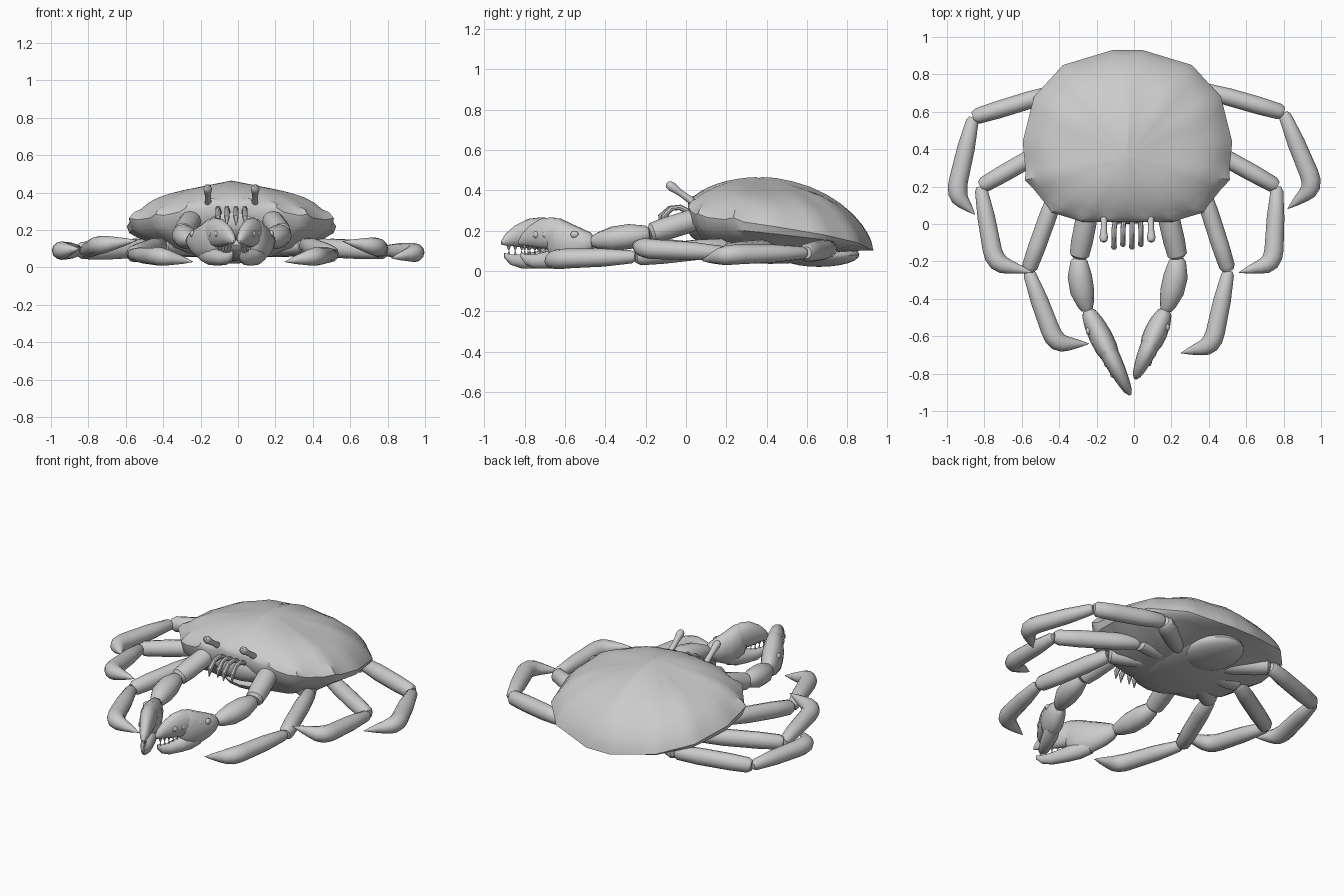
import bpy, bmesh, math
from mathutils import Vector, noise

cube = bpy.data.objects.get("Cube")
if cube:
    bpy.data.objects.remove(cube, do_unlink=True)

grey = bpy.data.materials.new("shell_grey")
grey.use_nodes = True
grey.diffuse_color = (0.6, 0.6, 0.6, 1)
grey.node_tree.nodes["Principled BSDF"].inputs["Base Color"].default_value = (0.6, 0.6, 0.6, 1)
MID = -0.035  # body centre line
UP = Vector((0, 0, 1))


def finish(name, bm, angle=40):
    bmesh.ops.recalc_face_normals(bm, faces=bm.faces)
    mesh = bpy.data.meshes.new(name)
    bm.to_mesh(mesh)
    bm.free()
    mesh.materials.append(grey)
    obj = bpy.data.objects.new(name, mesh)
    bpy.context.collection.objects.link(obj)
    bpy.ops.object.select_all(action='DESELECT')
    obj.select_set(True)
    bpy.context.view_layer.objects.active = obj
    bpy.ops.object.shade_smooth_by_angle(angle=math.radians(angle))


def skin(bm, rings):
    """Bridge rings of equal count and cap both ends."""
    loops = [[bm.verts.new(p) for p in ring] for ring in rings]
    n = len(loops[0])
    for a, b in zip(loops, loops[1:]):
        for i in range(n):
            j = (i + 1) % n
            bm.faces.new((a[i], a[j], b[j], b[i]))
    bm.faces.new(loops[0])
    bm.faces.new(loops[-1])


def tube(name, points, sizes, sides=12):
    """Loft ellipses (half width, half height) along a path."""
    pts = [Vector(p) for p in points]
    bm = bmesh.new()
    rings = []
    for i, (p, (w, h)) in enumerate(zip(pts, sizes)):
        d = (pts[min(i + 1, len(pts) - 1)] - pts[max(i - 1, 0)]).normalized()
        side = d.cross(UP).normalized()
        top = side.cross(d)
        rings.append([p + side * w * math.cos(k * math.tau / sides)
                      + top * h * math.sin(k * math.tau / sides) for k in range(sides)])
    skin(bm, rings)
    finish(name, bm)


def segment(name, a, b, wide, tall):
    """One swollen limb joint with rounded ends."""
    a, b = Vector(a), Vector(b)
    shape = ((0, .6), (.04, .85), (.3, 1), (.7, 1), (.95, .9), (1, .6))
    tube(name, [a.lerp(b, t) for t, _ in shape], [(wide * s, tall * s) for _, s in shape])


# Carapace: half outline (half width, y, rim height) from front to back
half = [(.1, .01, .325), (.24, .012, .305), (.40, .06, .27), (.54, .235, .25),
        (.56, .44, .22), (.50, .68, .18), (.345, .85, .14), (.08, .93, .1)]
corners = half + [(-x, y, z) for x, y, z in reversed(half)]
STEPS = 4
rim = []
for i, a in enumerate(corners):
    b = corners[(i + 1) % len(corners)]
    rim += [Vector(a).lerp(Vector(b), k / STEPS) for k in range(STEPS)]
apex = Vector((0, .36, .465))


def dome(r):
    ring = []
    for i, p in enumerate(rim):
        off = p - apex
        sideways = abs(off.x) / off.xy.length
        # keeled along the middle, sloped with a steep edge at the sides
        along = max(0, 1 - r * r) ** .62
        across = (1 - .52 * r) * (1 - r ** 7)
        g = along + (across - along) * sideways
        x, y = off.x * r, apex.y + off.y * r
        bump = noise.noise(Vector((abs(x) * 8, y * 6, 1))) * .015 * r * min(1, 4 * (1 - r))
        # toothed front margin
        tooth = .014 * (i % STEPS == 0) * (r > .9) * (y < .3)
        ring.append((MID + x * (1 + tooth), y, p.z + (apex.z - p.z) * g + bump + tooth))
    return ring


def under(scale, floor, blend):
    return [(MID + p.x * scale, apex.y + (p.y - apex.y) * scale,
             p.z + (floor - p.z) * blend) for p in rim]


bm = bmesh.new()
skin(bm, [dome(r) for r in (.03, .15, .3, .45, .6, .72, .82, .9, .95, .98, 1)]
     + [under(.975, .1, .3), under(.88, .1, .55), under(.72, .09, .9), under(.4, .06, 1)])
finish("carapace", bm, 35)


def ellipsoid(name, centre, radii):
    bm = bmesh.new()
    bmesh.ops.create_uvsphere(bm, u_segments=20, v_segments=12, radius=1)
    for v in bm.verts:
        v.co = Vector(centre) + Vector([c * r for c, r in zip(v.co, radii)])
    finish(name, bm)


# Underside body and folded tail
ellipsoid("chest", (MID, .42, .12), (.28, .36, .085))
ellipsoid("tail_flap", (MID, .66, .08), (.16, .2, .06))
ellipsoid("mouth", (MID, .07, .24), (.18, .07, .09))

# Walking legs: hip, knee, bend, tip
legs = {
    "left_back": ((.38, .715, .11), (.80, .595, .09), (.965, .2, .08), (.82, .08, .05)),
    "left_middle": ((.33, .44, .11), (.765, .2, .09), (.745, -.21, .11), (.56, -.26, .14)),
    "left_front": ((.36, .2, .12), (.505, -.25, .07), (.42, -.65, .06), (.25, -.69, .03)),
    "right_back": ((-.42, .705, .11), (-.86, .57, .09), (-.955, .16, .09), (-.85, .05, .1)),
    "right_middle": ((-.40, .44, .11), (-.82, .2, .085), (-.745, -.21, .12), (-.54, -.26, .145)),
    "right_front": ((-.41, .18, .12), (-.565, -.25, .07), (-.42, -.64, .06), (-.24, -.64, .03)),
}
for name, joints in legs.items():
    hip, knee, bend, tip = map(Vector, joints)
    segment(name + "_upper_leg", hip, knee, .047, .05)
    # short root joint meeting the chest
    root = Vector((MID, .45, .1)).lerp(hip, .35)
    segment(name + "_root", root, hip, .055, .05)
    # rounded elbow into a hooked point
    turn = [knee.lerp(bend, .82).lerp(bend, t * 2 - t * t).lerp(bend.lerp(tip, .4), t * t)
            for t in (0, .25, .5, .75, 1)]
    path = [knee, knee.lerp(bend, .05), knee.lerp(bend, .4)] + turn + [bend.lerp(tip, .72), tip]
    thick = (.022, .034, .047, .051, .052, .051, .046, .037, .02, .001)
    tube(name + "_lower_leg", path, [(w, w * .95) for w in thick])


def lens(name, base, tip, sections):
    """Loft upright ellipses given as (along, bottom, top, half width)."""
    base, tip = Vector(base), Vector(tip)
    d = (tip - base).normalized()
    side = Vector((d.y, -d.x, 0))
    bm = bmesh.new()
    rings = []
    for s, lo, hi, w in sections:
        c = base.lerp(tip, s) + UP * (lo + hi) / 2
        rings.append([c + side * w * math.cos(k * math.tau / 14)
                      + UP * (hi - lo) / 2 * math.sin(k * math.tau / 14) for k in range(14)])
    skin(bm, rings)
    finish(name, bm)


palm = [(0, .11, .17, .025), (.04, .09, .19, .04), (.15, .06, .21, .054), (.3, .035, .235, .062),
        (.45, .035, .262, .06), (.55, .06, .262, .048), (.6, .1, .24, .03)]
upper = [(.4, .12, .25, .045), (.55, .105, .268, .05), (.7, .11, .26, .044),
         (.85, .12, .225, .033), (.95, .125, .185, .022), (1, .13, .15, .006)]
lower = [(.3, .03, .12, .04), (.45, .012, .115, .046), (.6, .01, .098, .042),
         (.78, .012, .082, .032), (.9, .03, .082, .02), (.97, .065, .09, .004)]
arms = {
    "left": ((.17, .1, .27), (.235, -.18, .185), (.17, -.46, .145), (.005, -.83, 0)),
    "right": ((-.24, .1, .27), (-.295, -.18, .185), (-.25, -.46, .145), (-.02, -.915, 0)),
}
for name, (shoulder, elbow, wrist, tip) in arms.items():
    segment(name + "_arm", shoulder, elbow, .058, .056)
    # forearm swells outward
    a, b = Vector(elbow), Vector(wrist)
    shape = ((0, .03), (.06, .045), (.35, .065), (.65, .064), (.9, .045), (1, .03))
    bow = Vector((math.copysign(.012, a.x), 0, 0))
    tube(name + "_forearm", [a.lerp(b, t) + bow * math.sin(math.pi * t) for t, _ in shape],
         [(w, w * .95) for _, w in shape])
    base = (wrist[0], wrist[1], 0)
    for part, sections in (("palm", palm), ("upper_finger", upper), ("lower_finger", lower)):
        lens(name + "_claw_" + part, base, tip, sections)
    # biting teeth on both fingers, knobs on the outer face
    foot, end = Vector(base), Vector(tip)
    outward = Vector((end.y - foot.y, foot.x - end.x, 0)).normalized()
    if outward.x * a.x < 0:
        outward.negate()
    for k in range(5):
        p = foot.lerp(end, .64 + .07 * k)
        tube(name + "_upper_tooth", [p + UP * .135, p + UP * .1 + bow * .1],
             [(.014, .014), (.002, .002)], 6)
        tube(name + "_lower_tooth", [p + UP * .06, p + UP * .098 + bow * .1],
             [(.012, .012), (.002, .002)], 6)
        q = foot.lerp(end, .2 + .13 * k)
        ellipsoid(name + "_claw_knob", q + outward * (.045 - .003 * k) + UP * .18,
                  (.014, .02, .018))

# Eye stalks with rounded ends
for name, x in (("left_eye", .125), ("right_eye", -.125)):
    a, b = Vector((MID + x, .03, .345)), Vector((MID + x * 1.02, -.095, .435))
    shape = ((0, .018), (.4, .016), (.6, .018), (.8, .023), (.93, .02), (1, .008))
    tube(name + "_stalk", [a.lerp(b, t) for t, _ in shape], [(w, w) for _, w in shape])

# Mouth feelers drooping in front
for k in range(4):
    s = k - 1.5
    x = MID + s * .048
    reach = -.125 + .015 * (k % 2)
    path = [(x * .9, .04, .28), (x, -.03, .315), (x, reach * .65, .31),
            (x, reach, .27), (x + s * .002, reach - .005, .225)]
    tube("mouth_feeler", path, [(.013, .013), (.014, .014), (.013, .013), (.015, .015), (.003, .003)], 8)
